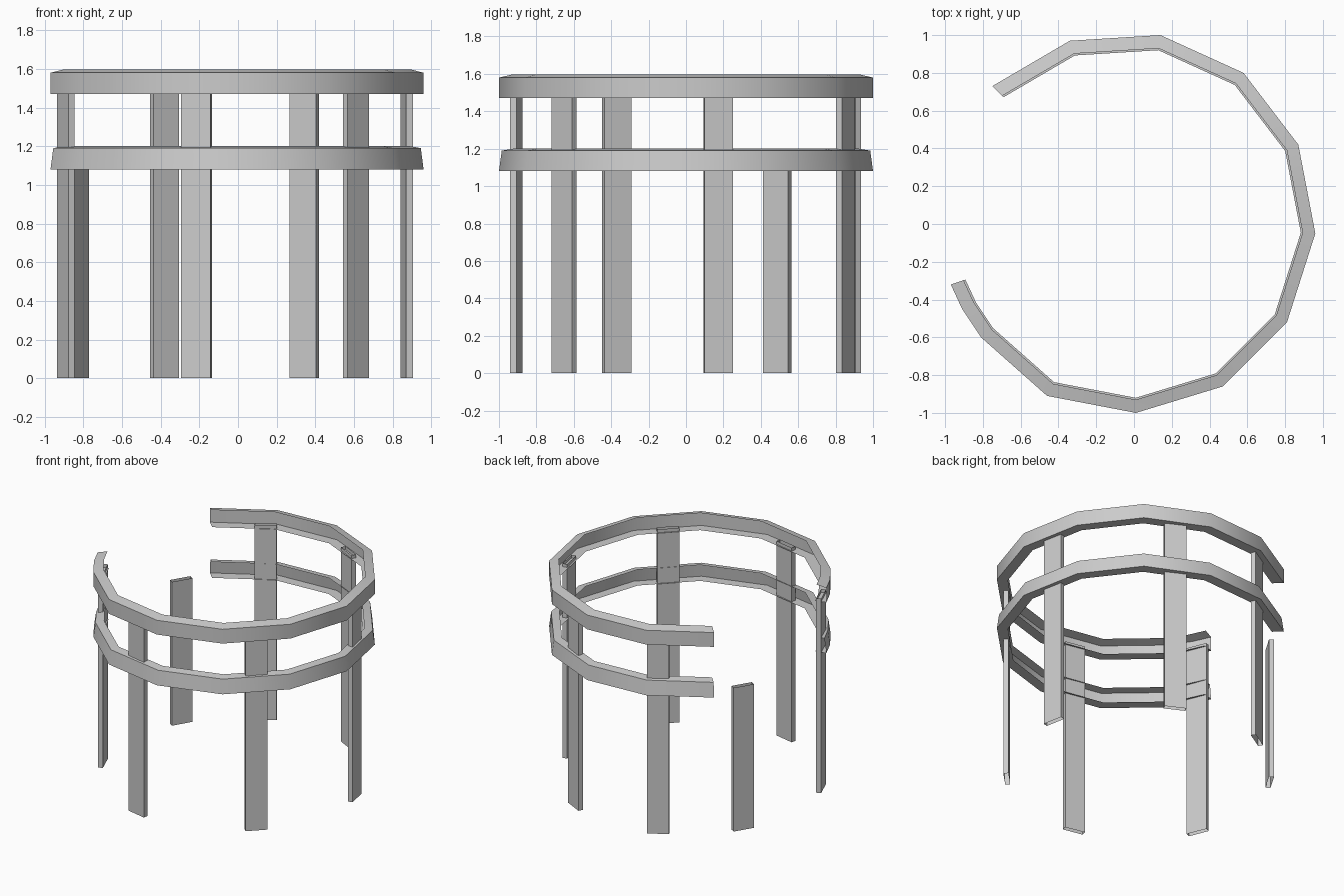
import bpy, math

if "Cube" in bpy.data.objects:
    bpy.data.objects.remove(bpy.data.objects["Cube"])

# Outer path of both rails, seen from above (open loop with a gap at the back left)
PATH = [(-0.75, 0.73), (-0.34, 0.97), (0.14, 1.0), (0.58, 0.80), (0.87, 0.42),
        (0.96, -0.05), (0.81, -0.52), (0.47, -0.86), (0.01, -1.0),
        (-0.46, -0.91), (-0.81, -0.60), (-0.91, -0.45), (-0.97, -0.32)]


def make_object(name, verts, faces):
    mesh = bpy.data.meshes.new(name)
    mesh.from_pydata(verts, [], faces)
    obj = bpy.data.objects.new(name, mesh)
    bpy.context.collection.objects.link(obj)
    return obj


# Channel rail: an open profile of (scale towards centre, height) swept along the path
def rail(name, profile):
    n = len(profile)
    verts = [(x * s, y * s, z) for x, y in PATH for s, z in profile]
    faces = []
    for i in range(len(PATH) - 1):
        for j in range(n - 1):
            a, b = i * n + j, (i + 1) * n + j
            faces.append((a, a + 1, b + 1, b))
    obj = make_object(name, verts, faces)
    bpy.ops.object.select_all(action='DESELECT')
    obj.select_set(True)
    bpy.context.view_layer.objects.active = obj
    bpy.ops.object.shade_smooth_by_angle(angle=math.radians(35))


# Post: a flat rectangular tube, open at both ends, facing outwards
def post(name, x, y, angle, height, width=0.155, thick=0.035):
    c, s = math.cos(math.radians(angle)), math.sin(math.radians(angle))
    corners = [(-1, -1), (1, -1), (1, 1), (-1, 1)]
    verts = []
    for z in (0, height):
        for u, v in corners:
            r, t = u * thick / 2, v * width / 2
            verts.append((x + r * c - t * s, y + r * s + t * c, z))
    faces = [(i, (i + 1) % 4, (i + 1) % 4 + 4, i + 4) for i in range(4)]
    make_object(name, verts, faces)


# Upper and lower rails, channels open towards the centre
rail("upper_rail", [(0.92, 1.47), (1.0, 1.47), (1.0, 1.58), (0.93, 1.597)])
rail("lower_rail", [(0.92, 1.08), (1.0, 1.08), (0.985, 1.19), (0.925, 1.20)])

# Seven posts, the one in the gap is shorter
POSTS = [("right_post", 0.872, 0.172, 11, 1.495),
         ("back_right_post", 0.343, 0.853, 63, 1.495),
         ("back_left_post", -0.38, 0.88, 121, 1.495),
         ("short_gap_post", -0.825, 0.488, 149, 1.105),
         ("left_post", -0.89, -0.37, 202, 1.495),
         ("front_left_post", -0.215, -0.907, 258, 1.495),
         ("front_right_post", 0.61, -0.652, 315, 1.495)]
for p in POSTS:
    post(*p)
